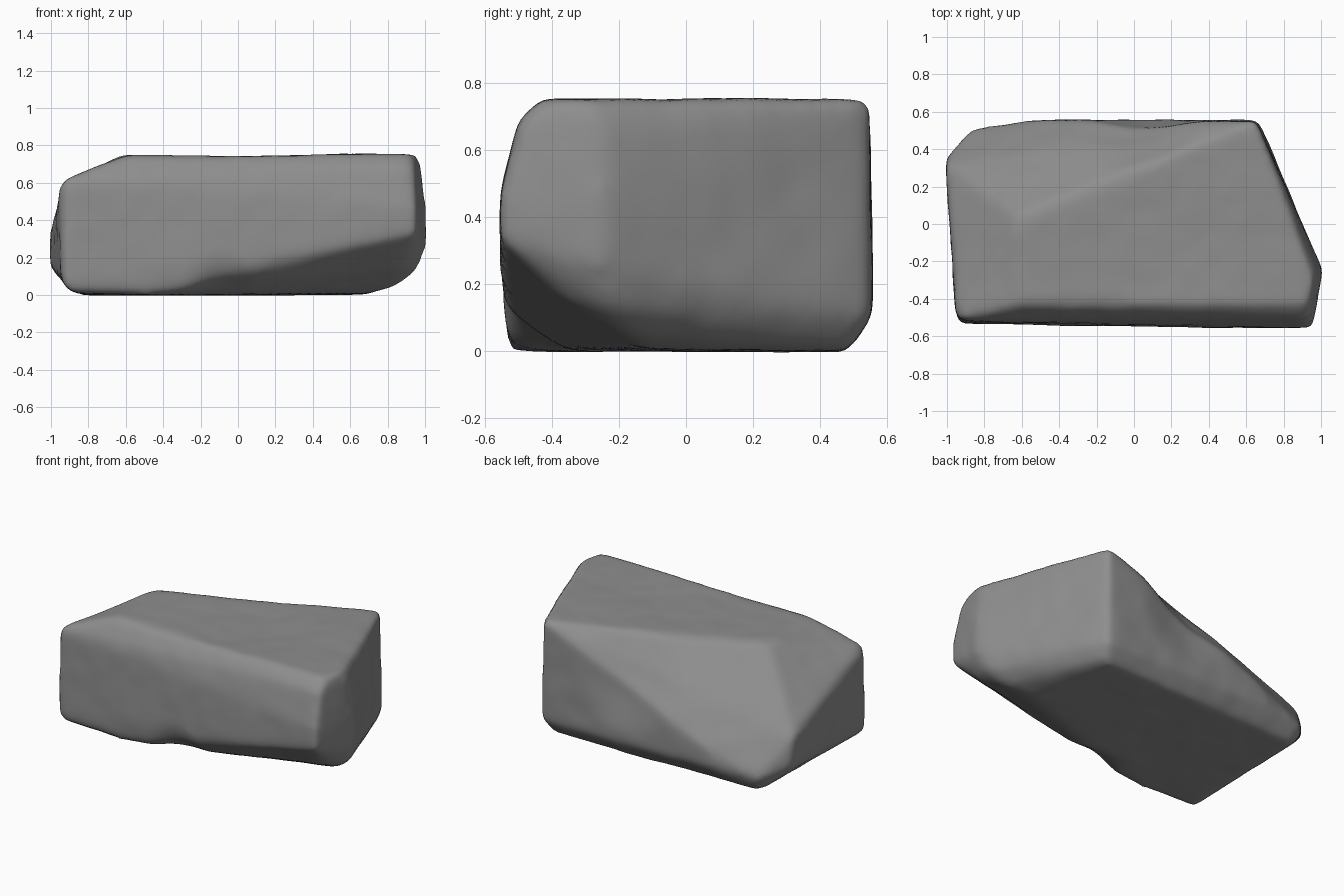
import bpy, bmesh
from mathutils import Vector, noise

old = bpy.data.objects.get("Cube")
if old:
    bpy.data.objects.remove(old, do_unlink=True)

# Corner points of the boulder; their hull gives the broad broken facets
TOP = [(.92, -.43, .755), (-.6, -.43, .747), (-.62, .04, .747),
       (.2, .32, .75), (.655, .55, .752), (.965, -.3, .75)]
FRONT = [(.95, -.555, .33), (.95, -.555, .47), (.945, -.5, .69),
         (.3, -.555, .24), (-.94, -.535, .06), (-.945, -.515, .61)]
RIGHT = [(1.01, -.25, .25), (1.01, -.25, .4), (.985, -.25, .66),
         (.96, -.22, .13), (.9, -.36, .15), (.85, -.18, .05),
         (.665, .555, .1)]
LEFT = [(-1.005, .36, .15), (-1.005, .32, .34), (-.995, .1, .36),
        (-.965, -.35, .35)]
BACK = [(-.55, .557, .12), (-.5, .557, .24), (.3, .557, .12),
        (-.87, .515, .1)]
BOTTOM = [(-.88, -.53, .005), (-.5, -.53, 0), (.3, -.27, .01),
          (.7, -.1, .005), (.62, .49, 0), (-.85, .46, 0)]

# Broad hollows worn into the block: centre, reach, push
HOLLOWS = [(Vector((.05, .5, .5)), .36, Vector((0, -.04, -.02))),
           (Vector((.05, -.1, .75)), .6, Vector((0, 0, -.012))),
           (Vector((-.1, -.5, .05)), .22, Vector((0, .02, .02)))]


def make_material(name, rgb):
    mat = bpy.data.materials.new(name)
    mat.use_nodes = True
    color = (*rgb, 1)
    mat.diffuse_color = color
    bsdf = next(n for n in mat.node_tree.nodes if n.type == 'BSDF_PRINCIPLED')
    bsdf.inputs["Base Color"].default_value = color
    bsdf.inputs["Roughness"].default_value = 0.9
    return mat


# Rough block
bm = bmesh.new()
for p in TOP + FRONT + RIGHT + LEFT + BACK + BOTTOM:
    bm.verts.new(p)
bmesh.ops.convex_hull(bm, input=bm.verts)
bmesh.ops.delete(bm, geom=[v for v in bm.verts if not v.link_faces],
                 context='VERTS')
bmesh.ops.recalc_face_normals(bm, faces=bm.faces)
mesh = bpy.data.meshes.new("boulder")
bm.to_mesh(mesh)
bm.free()
boulder = bpy.data.objects.new("boulder", mesh)
bpy.context.collection.objects.link(boulder)

# Even surface with worn, rounded edges
remesh = boulder.modifiers.new("even_surface", 'REMESH')
remesh.mode = 'VOXEL'
remesh.voxel_size = 0.025
wear = boulder.modifiers.new("worn_edges", 'SMOOTH')
wear.factor = 0.5
wear.iterations = 14
graph = bpy.context.evaluated_depsgraph_get()
worn = bpy.data.meshes.new_from_object(boulder.evaluated_get(graph))
boulder.modifiers.clear()
boulder.data = worn

# Hollows, then shallow dents and swells
normals = [v.normal.copy() for v in worn.vertices]
for v, n in zip(worn.vertices, normals):
    base = v.co.copy()
    for centre, reach, push in HOLLOWS:
        near = max(0, 1 - ((base - centre).length / reach) ** 2)
        v.co += push * near ** 2
    v.co += n * (0.004 * noise.noise(base * 3) + 0.003 * noise.noise(base * 8))

worn.materials.clear()
worn.materials.append(make_material("stone grey", (.27, .27, .27)))
for poly in worn.polygons:
    poly.material_index = 0
    poly.use_smooth = True
